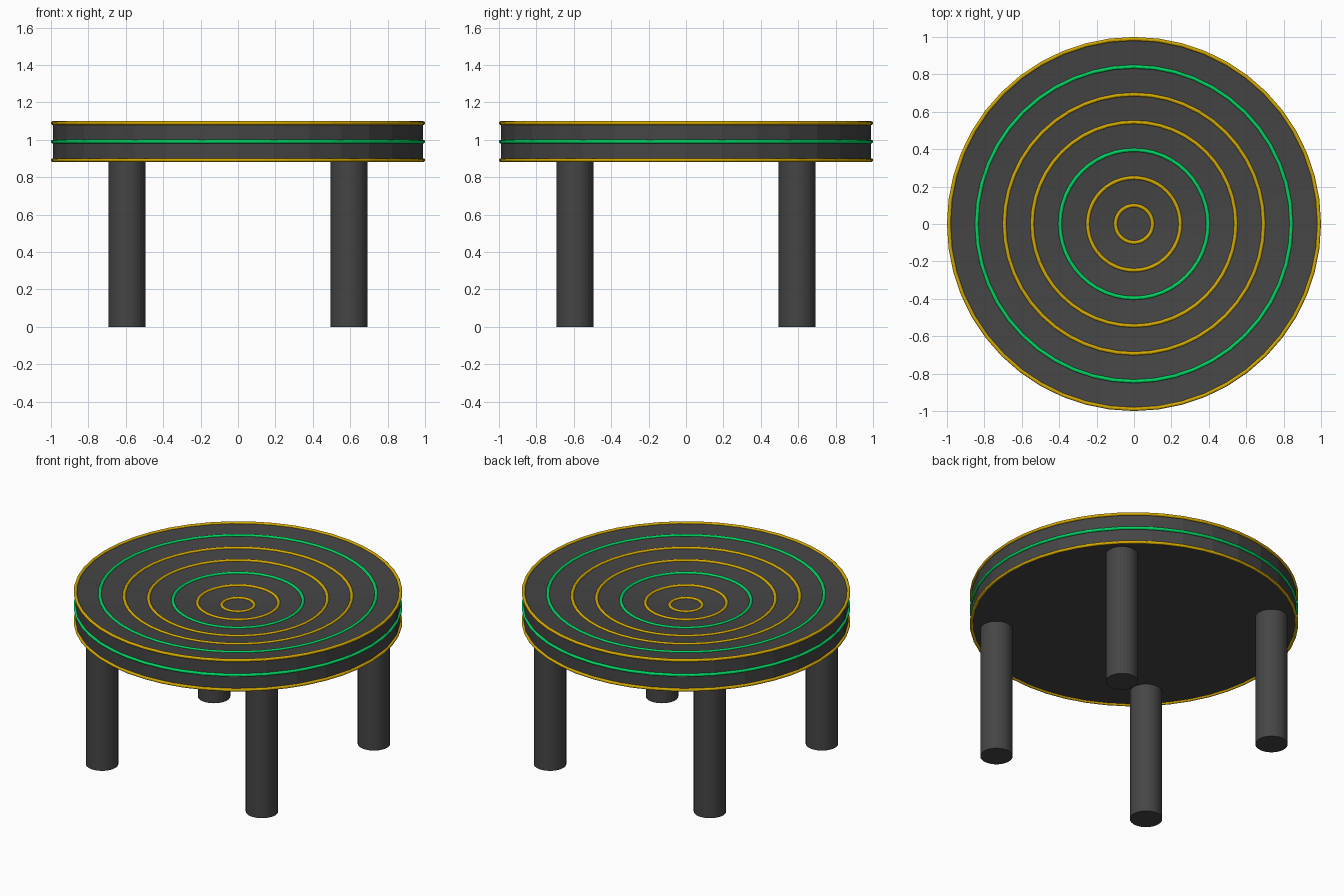
import bpy
import bmesh
from math import cos, pi

cube = bpy.data.objects.get("Cube")
if cube:
    bpy.data.objects.remove(cube)

S = 0.99             # overall scale
TUBE = 0.01          # trim thickness
MID, HALF = S, 0.1 * S
STEP, DROP = 0.15 * S, 0.015 * S   # ring spacing and how far the top sinks per ring


def material(name, rgb):
    m = bpy.data.materials.new(name)
    m.use_nodes = True
    m.diffuse_color = (*rgb, 1)
    m.node_tree.nodes["Principled BSDF"].inputs["Base Color"].default_value = (*rgb, 1)
    return m


charcoal = material("charcoal", (0.06, 0.06, 0.06))
gold = material("gold", (0.66, 0.4, 0.0))
green = material("green", (0.0, 0.66, 0.12))


def cylinder(name, radius, bottom, top, x=0, y=0):
    bpy.ops.mesh.primitive_cylinder_add(vertices=32, radius=radius, depth=top - bottom,
                                        location=(x, y, (bottom + top) / 2))
    ob = bpy.context.object
    ob.name = name
    ob.data.materials.append(charcoal)
    return ob


def ring(name, radius, z, mat):
    bpy.ops.mesh.primitive_torus_add(major_radius=radius, minor_radius=TUBE,
                                     major_segments=48, minor_segments=12, location=(0, 0, z))
    ob = bpy.context.object
    ob.name = name
    ob.data.materials.append(mat)


# Round slab with a shallow dished top
slab = cylinder("tabletop", S, MID - HALF, MID + HALF)
bm = bmesh.new()
bm.from_mesh(slab.data)
top_face = max(bm.faces, key=lambda f: f.calc_center_median().z)
for _ in range(6):
    bmesh.ops.inset_individual(bm, faces=[top_face], thickness=STEP * cos(pi / 32),
                               depth=-DROP, use_even_offset=True)
bm.to_mesh(slab.data)
bm.free()

# Four legs
for side, sx in (("right", -1), ("left", 1)):
    for end, sy in (("front", -1), ("back", 1)):
        cylinder(f"{end}_{side}_leg", 0.1 * S, 0, MID - HALF, sx * 0.6 * S, sy * 0.6 * S)

# Trim around the edge
ring("upper_rim", S, MID + HALF, gold)
ring("middle_band", S, MID, green)
ring("lower_rim", S, MID - HALF, gold)

# Concentric inlay rings following the dish inward
for i, mat in enumerate((green, gold, gold, green, gold, gold), 1):
    ring(f"inlay_ring_{i}", S - i * STEP, MID + HALF - i * DROP, mat)
